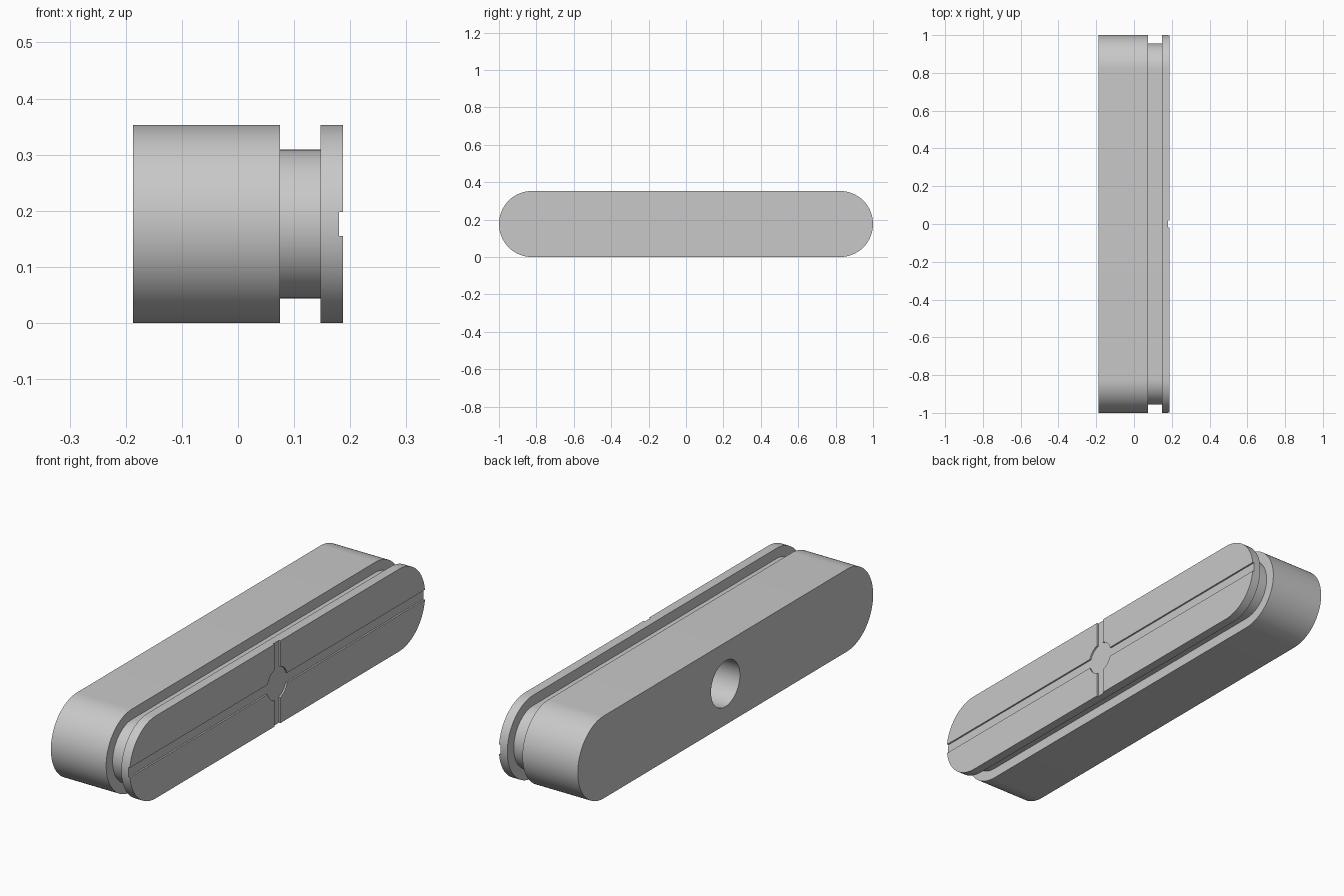
import bpy, bmesh, math
from mathutils import Matrix

if "Cube" in bpy.data.objects:
    bpy.data.objects.remove(bpy.data.objects["Cube"])

RADIUS = 0.1765      # outer end radius, also the mid height
HALF = 1 - RADIUS    # y of the end arc centres
FRONT = 0.187        # x of the slotted face
FLOOR = 0.18         # x of the slot floor

grey = bpy.data.materials.new("light grey")
grey.use_nodes = True
colour = (0.58, 0.58, 0.58, 1)
grey.diffuse_color = colour
grey.node_tree.nodes["Principled BSDF"].inputs["Base Color"].default_value = colour


def make_object(name, bm):
    bmesh.ops.recalc_face_normals(bm, faces=bm.faces)
    mesh = bpy.data.meshes.new(name)
    bm.to_mesh(mesh)
    bm.free()
    mesh.materials.append(grey)
    obj = bpy.data.objects.new(name, mesh)
    bpy.context.collection.objects.link(obj)
    return obj


def stadium(bm, x, inset, steps=40):
    """Ring of vertices: straight sides with half-round ends."""
    r = RADIUS - inset
    ring = []
    for side in (1, -1):
        for i in range(steps + 1):
            a = math.pi * i / steps
            ring.append(bm.verts.new((x, side * (HALF + r * math.sin(a)),
                                      RADIUS + side * r * math.cos(a))))
    return ring


def box(name, x0, x1, y, z):
    bm = bmesh.new()
    bmesh.ops.create_cube(bm, size=1, matrix=Matrix.Translation(((x0 + x1) / 2, 0, RADIUS))
                          @ Matrix.Diagonal((x1 - x0, y, z, 1)))
    return make_object(name, bm)


def cylinder(name, x0, x1, r):
    bm = bmesh.new()
    bmesh.ops.create_cone(bm, cap_ends=True, segments=64, radius1=r, radius2=r, depth=x1 - x0,
                          matrix=Matrix.Translation(((x0 + x1) / 2, 0, RADIUS))
                          @ Matrix.Rotation(math.pi / 2, 4, "Y"))
    return make_object(name, bm)


# Long rounded body with a seal groove running all around
bm = bmesh.new()
stations = [(-FRONT, 0), (0.075, 0), (0.075, 0.044), (0.147, 0.044), (0.147, 0), (FRONT, 0)]
rings = [stadium(bm, x, inset) for x, inset in stations]
for a, b in zip(rings, rings[1:]):
    for i in range(len(a)):
        j = (i + 1) % len(a)
        bm.faces.new((a[i], a[j], b[j], b[i]))
bm.faces.new(rings[0])
bm.faces.new(rings[-1])
body = make_object("rounded_body", bm)

# Crossed slots, shallow round recess and blind bore
cutters = [
    box("long_slot_cutter", FLOOR, 0.25, 2.2, 0.042),
    box("short_slot_cutter", FLOOR, 0.25, 0.038, 0.5),
    cylinder("recess_cutter", FLOOR, 0.25, 0.069),
    cylinder("bore_cutter", -0.3, 0.11, 0.098),
]
bpy.context.view_layer.objects.active = body
for cutter in cutters:
    cutter.hide_render = True
    mod = body.modifiers.new(cutter.name, "BOOLEAN")
    mod.operation = "DIFFERENCE"
    mod.solver = "EXACT"
    mod.object = cutter
    bpy.ops.object.modifier_apply(modifier=mod.name)
    bpy.data.objects.remove(cutter)

# Smooth round ends, crisp edges
for obj in bpy.context.selected_objects:
    obj.select_set(False)
body.select_set(True)
bpy.ops.object.shade_smooth_by_angle(angle=math.radians(30))
